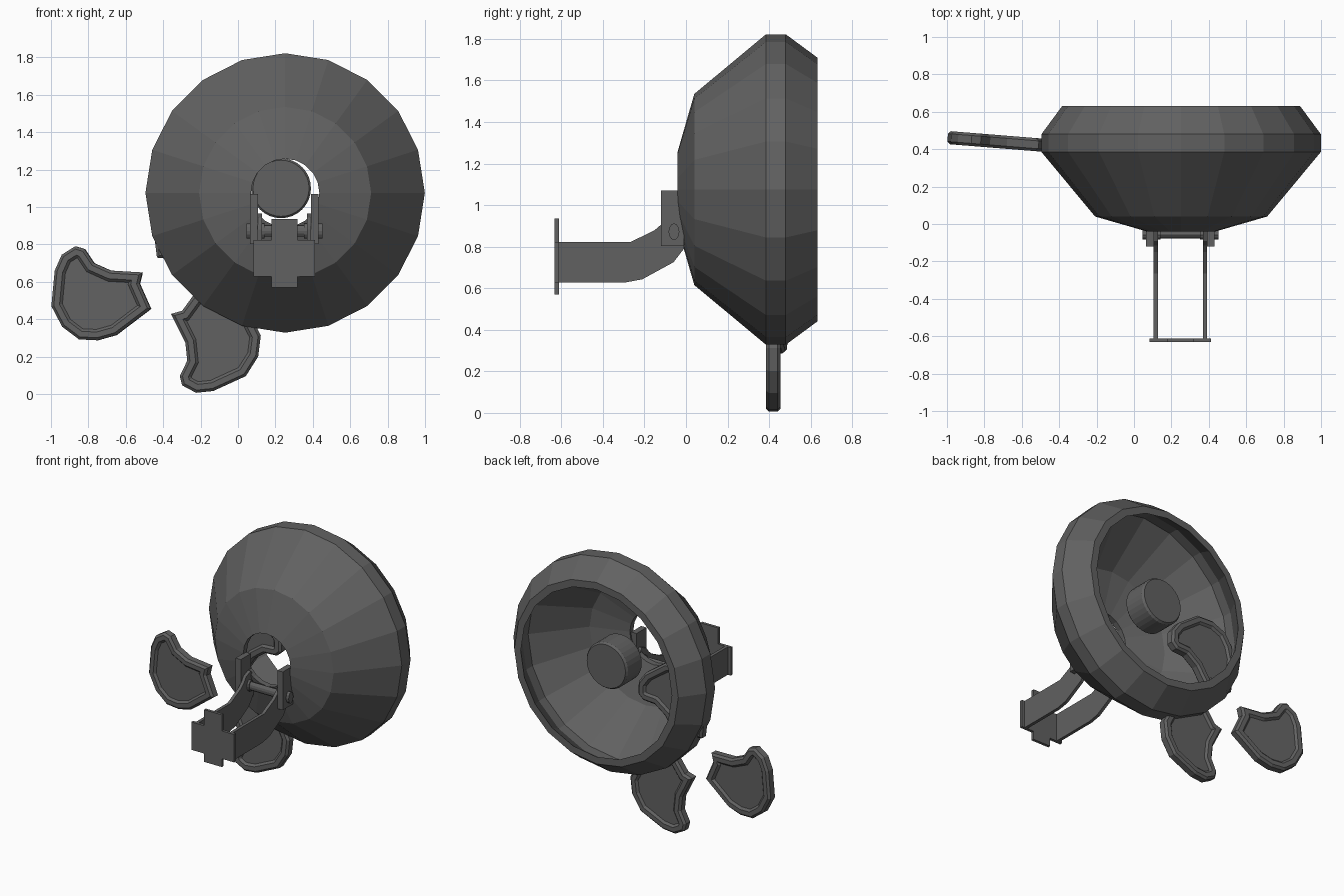
import bpy, bmesh, math
from mathutils import Matrix, Vector

if "Cube" in bpy.data.objects:
    bpy.data.objects.remove(bpy.data.objects["Cube"])

CX, CZ = 0.252, 1.075   # lamp axis (runs along y)

dark = bpy.data.materials.new("dark_metal")
dark.diffuse_color = (0.12, 0.12, 0.12, 1)
dark.use_nodes = True
dark.node_tree.nodes["Principled BSDF"].inputs["Base Color"].default_value = dark.diffuse_color


def finish(name, bm):
    bmesh.ops.recalc_face_normals(bm, faces=bm.faces)
    me = bpy.data.meshes.new(name)
    bm.to_mesh(me)
    bm.free()
    me.materials.append(dark)
    ob = bpy.data.objects.new(name, me)
    bpy.context.collection.objects.link(ob)
    return ob


def prism_bm(pts, axis, lo, hi):
    """Extrude a 2D outline along x (pts = y,z) or y (pts = x,z)."""
    bm = bmesh.new()
    place = (lambda a, b, t: (t, a, b)) if axis == 'x' else (lambda a, b, t: (a, t, b))
    bot = [bm.verts.new(place(a, b, lo)) for a, b in pts]
    top = [bm.verts.new(place(a, b, hi)) for a, b in pts]
    caps = [bm.faces.new(bot), bm.faces.new(top)]
    n = len(pts)
    for i in range(n):
        j = (i + 1) % n
        bm.faces.new((bot[i], bot[j], top[j], top[i]))
    bmesh.ops.recalc_face_normals(bm, faces=bm.faces)
    return bm, caps


def prism(name, pts, axis, lo, hi):
    return finish(name, prism_bm(pts, axis, lo, hi)[0])


def rect(a0, a1, b0, b1):
    return [(a0, b0), (a1, b0), (a1, b1), (a0, b1)]


def lathe(name, profile, cx, cz, sides, closed):
    """Revolve (radius, y) points about an axis parallel to y."""
    bm = bmesh.new()
    rings = []
    for r, y in profile:
        rings.append([bm.verts.new((cx + r * math.sin(2 * math.pi * k / sides), y,
                                    cz + r * math.cos(2 * math.pi * k / sides)))
                      for k in range(sides)])
    pairs = list(zip(rings, rings[1:]))
    if closed:
        pairs.append((rings[-1], rings[0]))
    else:
        bm.faces.new(rings[0])
        bm.faces.new(rings[-1])
    for a, b in pairs:
        for k in range(sides):
            j = (k + 1) % sides
            bm.faces.new((a[k], a[j], b[j], b[k]))
    return finish(name, bm)


def x_rod(name, x0, x1, y, z, ry, rz, sides=12):
    pts = [(y + ry * math.cos(2 * math.pi * k / sides), z + rz * math.sin(2 * math.pi * k / sides))
           for k in range(sides)]
    return prism(name, pts, 'x', x0, x1)


# Lamp bowl: thick 20-sided shell with a hole at the rear
lathe("bowl", [(0.183, -0.04), (0.46, 0.04), (0.747, 0.385), (0.747, 0.48), (0.635, 0.632),
               (0.585, 0.632), (0.69, 0.47), (0.69, 0.40), (0.435, 0.085), (0.183, 0.0)],
      CX, CZ, 20, True)

# Round core floating in the bowl
lathe("core", [(0.15, 0.38), (0.16, 0.39), (0.16, 0.54), (0.15, 0.555)], 0.23, 1.10, 32, False)

# Paired ears, arms and bolt heads, mirrored about the lamp axis
arm = [(-0.62, 0.628), (-0.29, 0.628), (-0.21, 0.643), (-0.06, 0.725), (-0.01, 0.79),
       (0.0, 0.92), (-0.04, 0.965), (-0.09, 0.945), (-0.115, 0.91), (-0.15, 0.88),
       (-0.265, 0.823), (-0.62, 0.823)]
for side, s in (("left", -1), ("right", 1)):
    def span(a, b):
        return sorted((CX - 0.004 + s * a, CX - 0.004 + s * b))
    prism("ear_" + side, rect(-0.12, -0.01, 0.803, 1.07), 'x', *span(0.142, 0.183))
    prism("arm_" + side, arm, 'x', *span(0.121, 0.143))
    x_rod("bolt_head_" + side, *span(0.183, 0.203), -0.058, 0.872, 0.026, 0.04)
    x_rod("washer_" + side, *span(0.105, 0.121), -0.058, 0.872, 0.026, 0.04)

# Axle
x_rod("axle", 0.06, 0.435, -0.058, 0.872, 0.02, 0.03)

# Cross-shaped mounting plate
a, b, c, d = 0.082, 0.18, 0.317, 0.412
prism("mount_plate", [(b, 0.57), (c, 0.57), (c, 0.628), (d, 0.628), (d, 0.823), (c, 0.823),
                      (c, 0.935), (b, 0.935), (b, 0.823), (a, 0.823), (a, 0.628), (b, 0.628)],
      'y', -0.632, -0.612)

# Three fan blades: one outline, turned in thirds about the hub centre
HUB = (-0.37, 0.583)
blade = [(-0.51, 0.65), (-0.68, 0.66), (-0.77, 0.70), (-0.82, 0.775), (-0.87, 0.79),
         (-0.942, 0.745), (-0.98, 0.66), (-0.998, 0.47), (-0.94, 0.36), (-0.85, 0.292),
         (-0.75, 0.287), (-0.65, 0.315), (-0.465, 0.455), (-0.525, 0.59)]
for k in range(3):
    ca, sa = math.cos(k * 2 * math.pi / 3), math.sin(k * 2 * math.pi / 3)
    pts = []
    for x, z in blade:
        u, v = x - HUB[0], z - HUB[1]
        pts.append((HUB[0] + u * ca - v * sa, HUB[1] + u * sa + v * ca))
    bm, caps = prism_bm(pts, 'y', 0.399, 0.441)
    # bevelled edge, flat border, sunken panel on both faces
    for width, depth in ((0.014, 0.014), (0.030, 0.0), (0.014, -0.014)):
        for f in caps:
            bmesh.ops.inset_region(bm, faces=[f], thickness=width, depth=depth,
                                   use_even_offset=True)
    if k == 0:   # this blade is yawed slightly
        piv = Vector((-0.47, 0.42, 0.5))
        m = Matrix.Translation(piv) @ Matrix.Rotation(math.radians(-4.6), 4, 'Z') @ Matrix.Translation(-piv)
        bmesh.ops.transform(bm, matrix=m, verts=bm.verts)
    finish(f"fan_blade_{k + 1}", bm)
